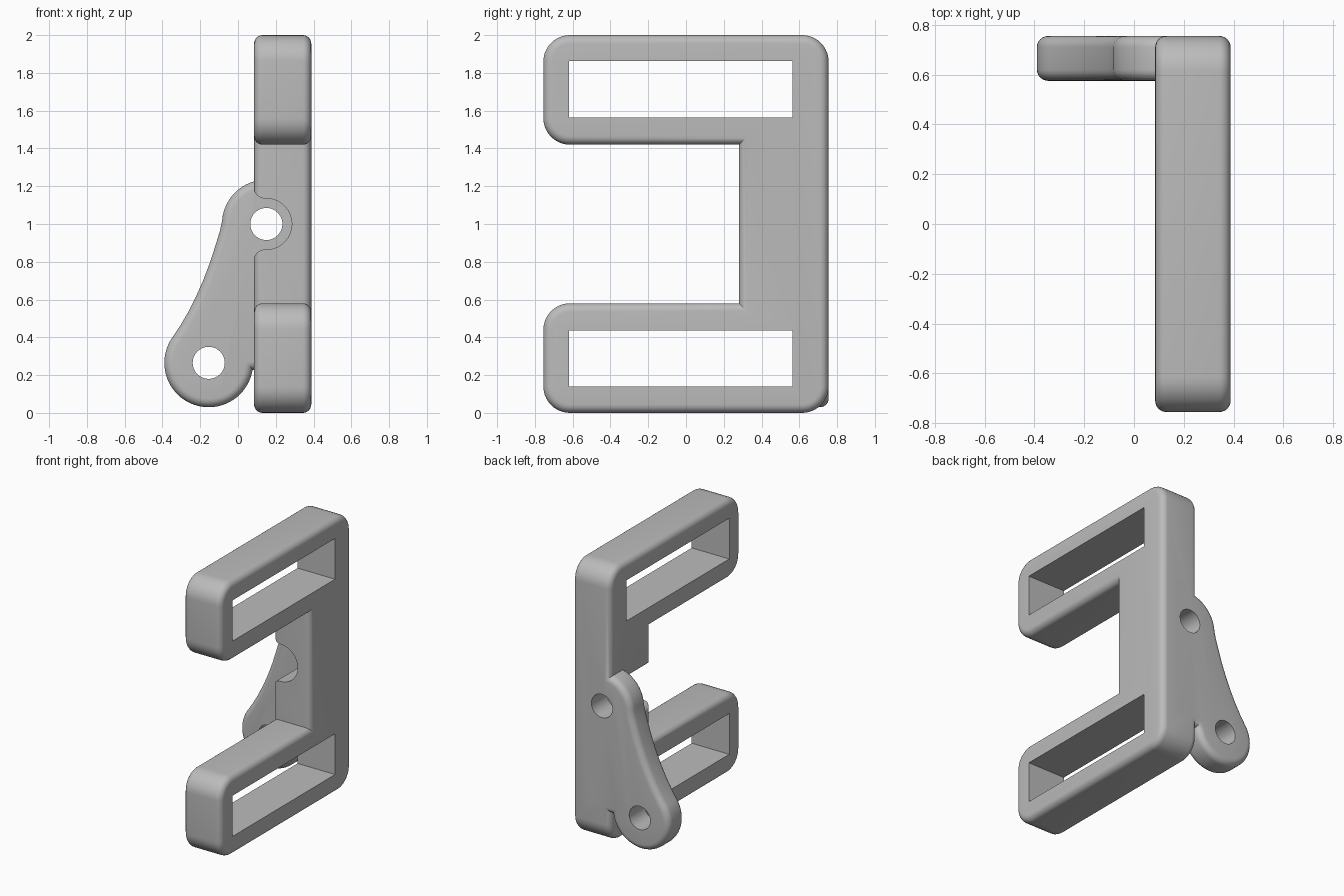
import bpy, bmesh, math
from mathutils import Vector

cube = bpy.data.objects.get("Cube")
if cube:
    bpy.data.objects.remove(cube, do_unlink=True)

grey = bpy.data.materials.new("plain grey")
grey.use_nodes = True
COLOUR = (0.5, 0.5, 0.5, 1)
grey.diffuse_color = COLOUR
grey.node_tree.nodes["Principled BSDF"].inputs["Base Color"].default_value = COLOUR

ROUND = 0.045
BACK = 0.755


def arc(cx, cy, r, start, end, n):
    """Points on an arc, angles in degrees."""
    angles = [math.radians(start + (end - start) * i / n) for i in range(n + 1)]
    return [(cx + r * math.cos(a), cy + r * math.sin(a)) for a in angles]


def prism(name, outline, axis, low, high, rounding=0):
    """Extrude an outline along x (outline in y, z) or y (outline in x, z)."""
    def place(p, d):
        return Vector((d, p[0], p[1])) if axis == "x" else Vector((p[0], d, p[1]))
    bm = bmesh.new()
    rings = [[bm.verts.new(place(p, d)) for p in outline] for d in (low, high)]
    caps = [bm.faces.new(ring) for ring in rings]
    n = len(outline)
    for i in range(n):
        j = (i + 1) % n
        bm.faces.new((rings[0][i], rings[0][j], rings[1][j], rings[1][i]))
    bmesh.ops.recalc_face_normals(bm, faces=bm.faces)
    if rounding:
        rim = [e for cap in caps for e in cap.edges]
        bmesh.ops.bevel(bm, geom=rim, offset=rounding, offset_type="OFFSET",
                        segments=6, profile=0.5, affect="EDGES")
    mesh = bpy.data.meshes.new(name)
    bm.to_mesh(mesh)
    bm.free()
    obj = bpy.data.objects.new(name, mesh)
    bpy.context.collection.objects.link(obj)
    mesh.materials.append(grey)
    return obj


def combine(target, tool, operation):
    """Apply a boolean and discard the tool."""
    mod = target.modifiers.new(operation, "BOOLEAN")
    mod.operation, mod.solver, mod.object = operation, "EXACT", tool
    bpy.context.view_layer.objects.active = target
    bpy.ops.object.modifier_apply(modifier=mod.name)
    bpy.data.objects.remove(tool, do_unlink=True)


# Frame: lower half of the C-shaped outline, mirrored about its middle
R = 0.14
half = [(0.28, 0.58)]
half += arc(-BACK + R, 0.58 - R, R, 90, 180, 10)
half += arc(-BACK + R, R, R, 180, 270, 10)
half += arc(BACK - R, R, R, 270, 360, 10)
outline = half + [(y, 2 - z) for y, z in reversed(half)]
frame = prism("bracket_frame", outline, "x", 0.085, 0.388, ROUND)

# Strap windows through both arms
for bottom in (0.14, 1.565):
    top = bottom + 0.297
    window = [(-0.62, bottom), (0.565, bottom), (0.565, top), (-0.62, top)]
    combine(frame, prism("window_cutter", window, "x", 0, 0.5), "DIFFERENCE")

# Rounded recess in the spine, giving access to the upper bolt hole
upper = [(0, 1.2), (0.08, 1.2)] + arc(0.145, 1.2, 0.065, 180, 270, 8)
upper += arc(0.15, 1, 0.135, 90, 0, 14)
notch = upper + [(x, 2 - z) for x, z in reversed(upper[:-1])]
combine(frame, prism("recess_cutter", notch, "y", 0.2, 0.575), "DIFFERENCE")

# Mounting lug with two bosses and a curved waist
lug = [(0.3, 0.23)] + arc(-0.155, 0.265, 0.235, -9, -218, 40)
lug += [(-0.305, 0.463), (-0.266, 0.53), (-0.225, 0.61), (-0.185, 0.7),
        (-0.147, 0.8), (-0.115, 0.9), (-0.094, 0.97)]
lug += arc(0.15, 1, 0.235, 176, 60, 20) + [(0.3, 1.15)]
combine(frame, prism("mounting_lug", lug, "y", 0.575, BACK, ROUND), "UNION")

# Bolt holes
for x, z in ((0.15, 1), (-0.155, 0.265)):
    hole = arc(x, z, 0.085, 0, 360, 40)[:-1]
    combine(frame, prism("hole_cutter", hole, "y", 0.4, 0.9), "DIFFERENCE")

bpy.ops.object.select_all(action="DESELECT")
frame.select_set(True)
bpy.context.view_layer.objects.active = frame
bpy.ops.object.shade_smooth_by_angle(angle=math.radians(30))
